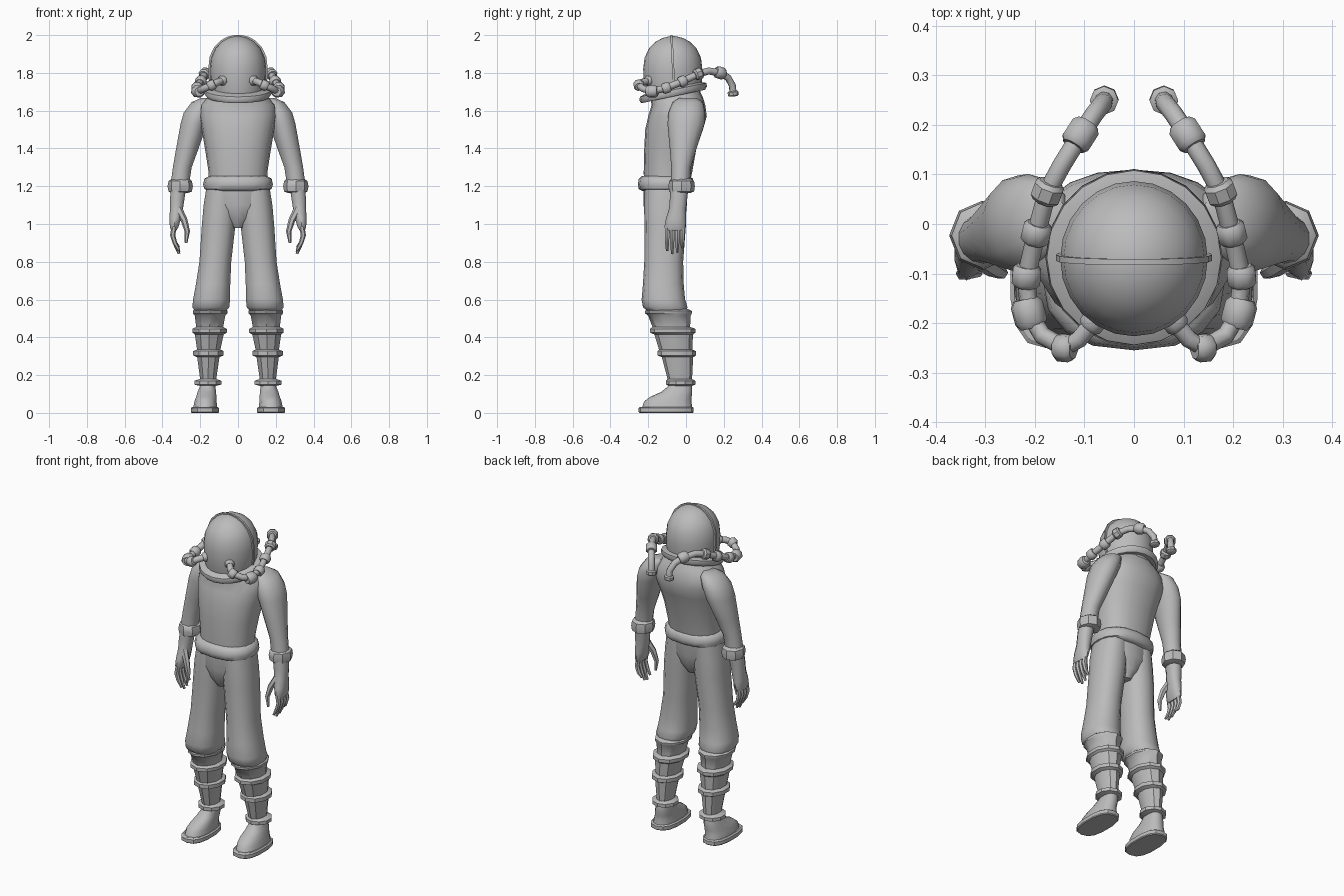
import bpy, bmesh, math
from mathutils import Vector

grey = bpy.data.materials.new("suit grey")
grey.diffuse_color = (0.5, 0.5, 0.5, 1)


def finish(name, bm, mirror=False, angle=50):
    bmesh.ops.recalc_face_normals(bm, faces=bm.faces)
    me = bpy.data.meshes.new(name)
    bm.to_mesh(me)
    bm.free()
    me.materials.append(grey)
    ob = bpy.data.objects.new(name, me)
    bpy.context.collection.objects.link(ob)
    if mirror:
        ob.modifiers.new("Mirror", 'MIRROR')
    bpy.ops.object.select_all(action='DESELECT')
    bpy.context.view_layer.objects.active = ob
    ob.select_set(True)
    bpy.ops.object.shade_smooth_by_angle(angle=math.radians(angle))
    return ob


def skin(bm, rings):
    """Join equal rings of points into a capped tube."""
    rings = [[bm.verts.new(p) for p in r] for r in rings]
    n = len(rings[0])
    for a, b in zip(rings, rings[1:]):
        for i in range(n):
            j = (i + 1) % n
            bm.faces.new((a[i], a[j], b[j], b[i]))
    bm.faces.new(rings[0])
    bm.faces.new(rings[-1])


def loft(name, rows, sides=16, power=2.0, tilt=0.0, mirror=False, angle=50):
    """Stack of rounded sections, each row (z, centre x, centre y, half width, half depth)."""
    bm = bmesh.new()
    rings = []
    for z, cx, cy, rx, ry in rows:
        ring = []
        for i in range(sides):
            a = 2 * math.pi * i / sides + math.pi / 2
            c, s = math.cos(a), math.sin(a)
            y = math.copysign(abs(s) ** (2 / power), s) * ry
            x = math.copysign(abs(c) ** (2 / power), c) * rx
            ring.append((cx + x, cy + y, z + tilt * y))
        rings.append(ring)
    skin(bm, rings)
    return finish(name, bm, mirror, angle)


def sweep(bm, pts, radii, sides=8):
    """Round tube along a path with a radius at each point."""
    pts = [Vector(p) for p in pts]
    rings = []
    for i, p in enumerate(pts):
        t = (pts[min(i + 1, len(pts) - 1)] - pts[max(i - 1, 0)]).normalized()
        u = t.cross(Vector((0.31, 0.2, 0.93))).normalized()
        if abs(t.z) > 0.85:
            u = t.cross(Vector((0, 1, 0))).normalized()
        if rings:
            u = (last - t * last.dot(t)).normalized()
        last = u
        v = t.cross(u)
        rings.append([p + radii[i] * (u * math.cos(k * 2 * math.pi / sides)
                      + v * math.sin(k * 2 * math.pi / sides)) for k in range(sides)])
    skin(bm, rings)


# Torso, belt and pelvis
loft("torso", [(1.18, 0, -.105, .16, .115), (1.27, 0, -.096, .155, .128), (1.4, 0, -.083, .175, .138),
               (1.5, 0, -.063, .192, .153), (1.57, 0, -.045, .205, .155), (1.63, 0, -.04, .2, .142),
               (1.67, 0, -.05, .16, .14), (1.71, 0, -.06, .13, .13)], 20, 2.3)
loft("belt", [(1.175, 0, -.107, .155, .125), (1.185, 0, -.107, .178, .143), (1.21, 0, -.107, .185, .148),
              (1.24, 0, -.107, .178, .143), (1.255, 0, -.107, .15, .125)], 16, 2.4)
loft("pelvis", [(1.21, 0, -.107, .165, .117), (1.1, 0, -.11, .15, .115), (1.03, 0, -.11, .08, .1),
                (.98, 0, -.11, .03, .07)], 16, 2.3)

# Trouser legs
loft("trouser_leg", [(1.2, .085, -.107, .083, .112), (1.1, .093, -.11, .091, .112), (1.0, .102, -.11, .091, .11),
                     (.8, .12, -.118, .086, .103), (.68, .132, -.12, .093, .108), (.6, .14, -.12, .1, .115),
                     (.56, .144, -.11, .1, .118), (.535, .146, -.1, .082, .1)], 14, 2.3, mirror=True)

# Tiered lower legs with projecting bands
loft("tiered_leg", [(.55, .146, -.095, .085, .105), (.54, .147, -.093, .097, .125), (.528, .147, -.093, .097, .125),
                    (.515, .148, -.088, .085, .112), (.455, .15, -.078, .075, .1), (.445, .15, -.07, .096, .12),
                    (.425, .15, -.07, .096, .12), (.415, .152, -.065, .08, .102), (.335, .155, -.055, .065, .088),
                    (.327, .157, -.048, .085, .102), (.304, .157, -.048, .085, .102), (.295, .157, -.045, .062, .083),
                    (.18, .158, -.033, .045, .065), (.17, .16, -.028, .075, .077), (.15, .16, -.028, .075, .077),
                    (.142, .16, -.03, .04, .06), (.12, .16, -.03, .04, .06)], 10, mirror=True, angle=35)

# Boots
loft("boot", [(.02, .174, -.1, .066, .135), (.06, .172, -.097, .06, .125), (.085, .168, -.08, .055, .11),
              (.11, .165, -.05, .05, .083), (.14, .161, -.032, .042, .064), (.16, .16, -.03, .038, .058)],
     14, 2.4, mirror=True)
loft("boot_sole", [(0, .175, -.105, .072, .14), (.005, .175, -.105, .076, .146), (.026, .175, -.105, .076, .146),
                   (.032, .175, -.105, .068, .138)], 14, 2.6, mirror=True, angle=35)

# Sleeves and cuffs
loft("sleeve", [(1.668, .165, .01, .03, .045), (1.645, .187, .01, .06, .08), (1.59, .213, .004, .076, .097),
                (1.53, .234, 0, .072, .098), (1.4, .268, -.015, .061, .071), (1.3, .295, -.026, .051, .052),
                (1.21, .308, -.03, .05, .05)], 14, mirror=True)
loft("cuff", [(1.165, .308, -.025, .045, .05), (1.172, .306, -.023, .062, .066), (1.2, .306, -.023, .067, .07),
              (1.228, .306, -.023, .062, .066), (1.24, .305, -.025, .045, .05)], 8, mirror=True, angle=40)

# Hands with four fingers and a thumb
loft("palm", [(1.19, .315, -.035, .042, .048), (1.13, .322, -.04, .04, .046), (1.08, .326, -.045, .036, .045),
              (1.03, .332, -.053, .032, .053), (.985, .338, -.058, .024, .056), (.965, .34, -.058, .015, .05)],
     10, 2.3, mirror=True)
bm = bmesh.new()
for y, low in ((-.1, .86), (-.073, .842), (-.046, .85), (-.02, .875)):
    sweep(bm, [(.338, y, .985), (.346, y, .94), (.334, y, .9), (.312, y, low)], (.014, .014, .012, .007), 6)
sweep(bm, [(.315, -.07, 1.08), (.285, -.09, 1.02), (.268, -.098, .96), (.275, -.1, .9)], (.02, .018, .014, .007), 6)
finish("fingers", bm, True)

# Helmet, centre crest and tilted collar
dome = [(1.65, .13), (1.7, .142), (1.76, .15), (1.82, .152), (1.88, .145), (1.93, .122), (1.965, .088),
        (1.985, .052), (1.994, .015)]
loft("helmet", [(z, 0, -.07, r * .98, r * 1.03) for z, r in dome], 24)
bm = bmesh.new()
outline = [(r + .005, z + .006) for z, r in dome]
outline += [(-x, z) for x, z in reversed(outline)]
skin(bm, [[(x, -.062 - (z - 1.7) * .05 + dy, z) for x, z in outline] for dy in (-.006, .006)])
finish("helmet_crest", bm, angle=35)
loft("collar", [(1.68, 0, -.068, .14, .14), (1.675, 0, -.068, .168, .168), (1.69, 0, -.068, .179, .179),
                (1.71, 0, -.068, .176, .176), (1.722, 0, -.068, .145, .145)], 20, tilt=.21)

# Breathing hoses with connector beads
path = [(.08, -.195, 1.76), (.11, -.232, 1.75), (.14, -.25, 1.735), (.185, -.225, 1.715), (.212, -.18, 1.702),
        (.217, -.105, 1.72), (.197, -.018, 1.755), (.175, .065, 1.795), (.145, .12, 1.81), (.108, .18, 1.8),
        (.08, .222, 1.775), (.062, .245, 1.735), (.06, .25, 1.69)]
bm = bmesh.new()
sweep(bm, path, [.019] * len(path), 8)
finish("hose", bm, True)
bm = bmesh.new()
for i, r, h in ((0, .027, .02), (2, .029, .02), (4, .034, .03), (5, .031, .022), (6, .031, .022),
                (7, .032, .022), (9, .033, .028), (12, .029, .014)):
    p = Vector(path[i])
    d = (Vector(path[min(i + 1, 12)]) - Vector(path[max(i - 1, 0)])).normalized()
    sweep(bm, [p - d * h, p - d * h * .6, p + d * h * .6, p + d * h], (r * .75, r, r, r * .75), 8)
finish("hose_connectors", bm, True, 40)
